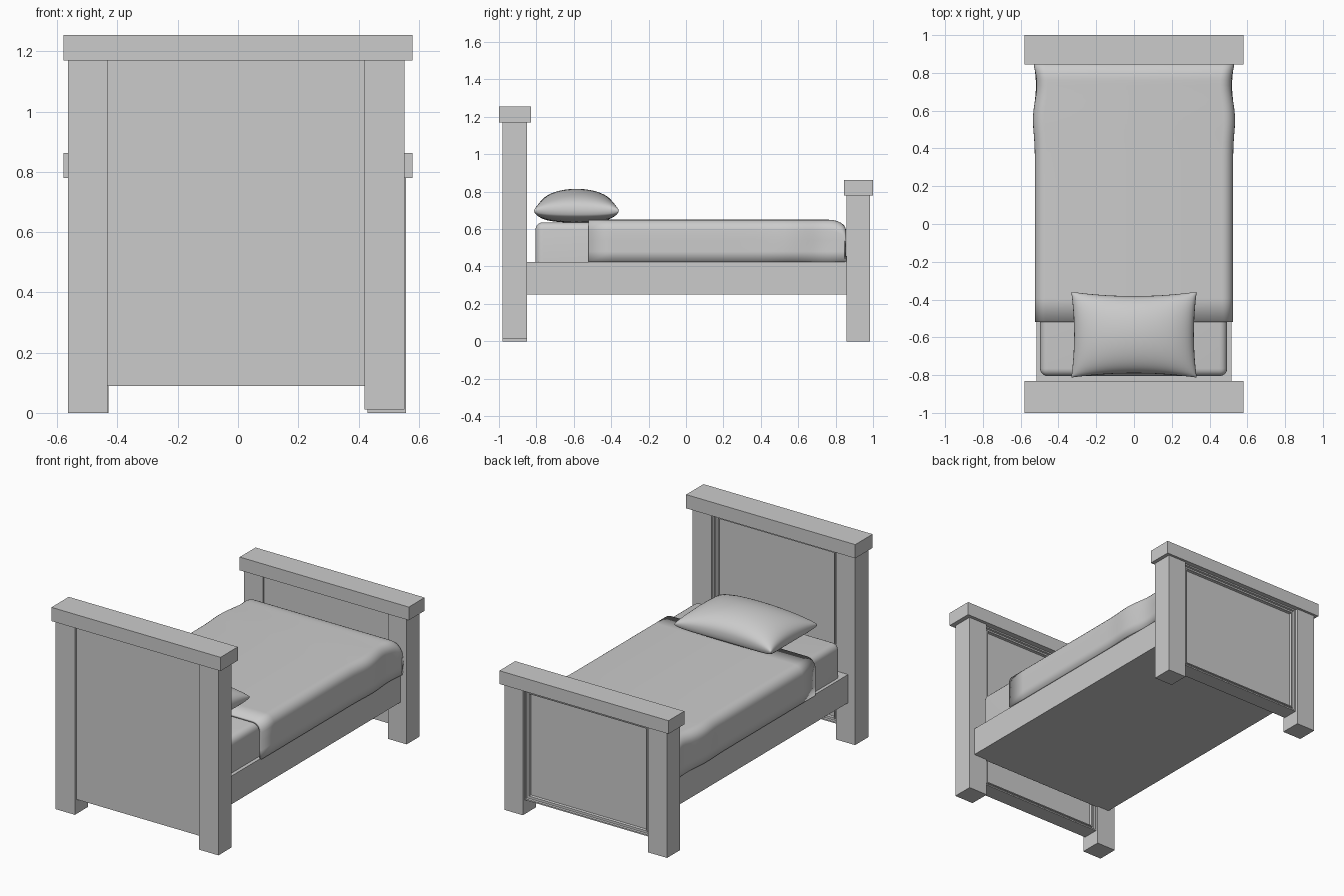
import bpy, bmesh, math

if "Cube" in bpy.data.objects:
    bpy.data.objects.remove(bpy.data.objects["Cube"])


def finish(name, bm, smooth=False):
    bmesh.ops.recalc_face_normals(bm, faces=bm.faces)
    mesh = bpy.data.meshes.new(name)
    bm.to_mesh(mesh)
    bm.free()
    ob = bpy.data.objects.new(name, mesh)
    bpy.context.collection.objects.link(ob)
    if smooth:
        for p in mesh.polygons:
            p.use_smooth = True
    return ob


def box_bm(x0, x1, y0, y1, z0, z1):
    bm = bmesh.new()
    bmesh.ops.create_cube(bm, size=1)
    for v in bm.verts:
        v.co = ((x0 + x1) / 2 + v.co.x * (x1 - x0),
                (y0 + y1) / 2 + v.co.y * (y1 - y0),
                (z0 + z1) / 2 + v.co.z * (z1 - z0))
    return bm


def box(name, *dims):
    return finish(name, box_bm(*dims))


def framed_panel(name, *dims):
    # Flat on -y, stepped moulding around a sunken field on +y
    bm = box_bm(*dims)
    bm.normal_update()
    face = max(bm.faces, key=lambda f: f.normal.y)
    for width, depth in ((0.012, 0), (0.003, -0.012), (0.014, 0),
                         (0.003, 0.006), (0.008, 0), (0.004, -0.014)):
        bmesh.ops.inset_region(bm, faces=[face], thickness=width, depth=depth)
    return finish(name, bm)


# Headboard
box("headboard_post_left", -0.565, -0.433, -0.98, -0.85, 0, 1.17)
box("headboard_post_right", 0.42, 0.552, -0.98, -0.85, 0.012, 1.17)
framed_panel("headboard_panel", -0.433, 0.42, -0.965, -0.865, 0.09, 1.17)
box("headboard_cap", -0.58, 0.58, -1.0, -0.83, 1.17, 1.255)

# Footboard
box("footboard_post_left", -0.56, -0.43, 0.857, 0.985, 0, 0.78)
box("footboard_post_right", 0.43, 0.557, 0.857, 0.985, 0, 0.78)
framed_panel("footboard_panel", -0.43, 0.43, 0.87, 0.97, 0.09, 0.78)
box("footboard_cap", -0.58, 0.58, 0.845, 1.0, 0.78, 0.862)

# Bed base
box("bed_base", -0.517, 0.515, -0.86, 0.865, 0.25, 0.425)

# Mattress with rounded upright and top edges
bm = box_bm(-0.497, 0.493, -0.805, 0.84, 0.42, 0.636)
edges = [e for e in bm.edges if max(v.co.z for v in e.verts) > 0.5]
bmesh.ops.bevel(bm, geom=edges, offset=0.04, segments=5, profile=0.5,
                affect='EDGES')
mattress = finish("mattress", bm, True)


def side_offset(y):
    # Soft folds near the foot end
    return (0.010 * math.exp(-((y - 0.55) / 0.10) ** 2)
            - 0.010 * math.exp(-((y - 0.73) / 0.08) ** 2)
            + 0.008 * math.exp(-((y - 0.86) / 0.05) ** 2))


# Blanket: lofted drape, rolling down at the foot end
bm = bmesh.new()
rows = []
ys = [-0.52 + 1.02 * i / 8 for i in range(8)]
ys += [0.40 + 0.36 * i / 14 for i in range(14)]
ys += [0.76 + 0.095 * math.sin(math.pi / 2 * i / 8) for i in range(9)]
r = 0.06
ys = sorted(ys)
for y in ys:
    t = max(0, (y - 0.76) / 0.095)
    top = 0.65 - 0.055 * (1 - math.sqrt(max(0, 1 - t * t)))
    w = 0.525
    s = side_offset(y)
    half = [(w + s * 0.6, 0.424), (w + s, 0.48), (w + s, 0.54)]
    for k in range(7):
        a = math.pi / 2 * k / 6
        half.append((w + s - r + r * math.cos(a), top - r + r * math.sin(a)))
    section = half + [(0, top)] + [(-x, z) for x, z in reversed(half)]
    rows.append([bm.verts.new((x, y, z)) for x, z in section])
# hanging flap behind the footboard
rows.append([bm.verts.new((v.co.x * 0.98, 0.857, min(v.co.z, 0.44)))
             for v in rows[-1]])
for a, b in zip(rows, rows[1:]):
    for i in range(len(a) - 1):
        bm.faces.new((a[i], a[i + 1], b[i + 1], b[i]))
blanket = finish("blanket", bm, True)
mod = blanket.modifiers.new("thickness", 'SOLIDIFY')
mod.thickness = 0.014
mod.offset = -1

# Pillow: two puffed grids joined at a pinched seam
bm = bmesh.new()
n = 28
for height, power in ((0.115, 0.42), (-0.066, 0.25)):
    grid = []
    for i in range(n + 1):
        u = math.sin(math.pi * (i / n - 0.5))
        line = []
        for j in range(n + 1):
            v = math.sin(math.pi * (j / n - 0.5))
            f = max(0, (1 - u * u) * (1 - v * v)) ** power
            x = 0.332 * u * (1 - 0.045 * (1 - v * v))
            y = -0.586 + 0.227 * v * (1 - 0.10 * (1 - u * u))
            line.append(bm.verts.new((x, y, 0.70 + height * f)))
        grid.append(line)
    for i in range(n):
        for j in range(n):
            bm.faces.new((grid[i][j], grid[i + 1][j],
                          grid[i + 1][j + 1], grid[i][j + 1]))
bmesh.ops.remove_doubles(bm, verts=bm.verts, dist=0.0005)
pillow = finish("pillow", bm, True)

# Smooth soft parts while keeping hems crisp
for ob in (mattress, blanket):
    bpy.ops.object.select_all(action='DESELECT')
    bpy.context.view_layer.objects.active = ob
    ob.select_set(True)
    bpy.ops.object.shade_smooth_by_angle(angle=math.radians(40))
